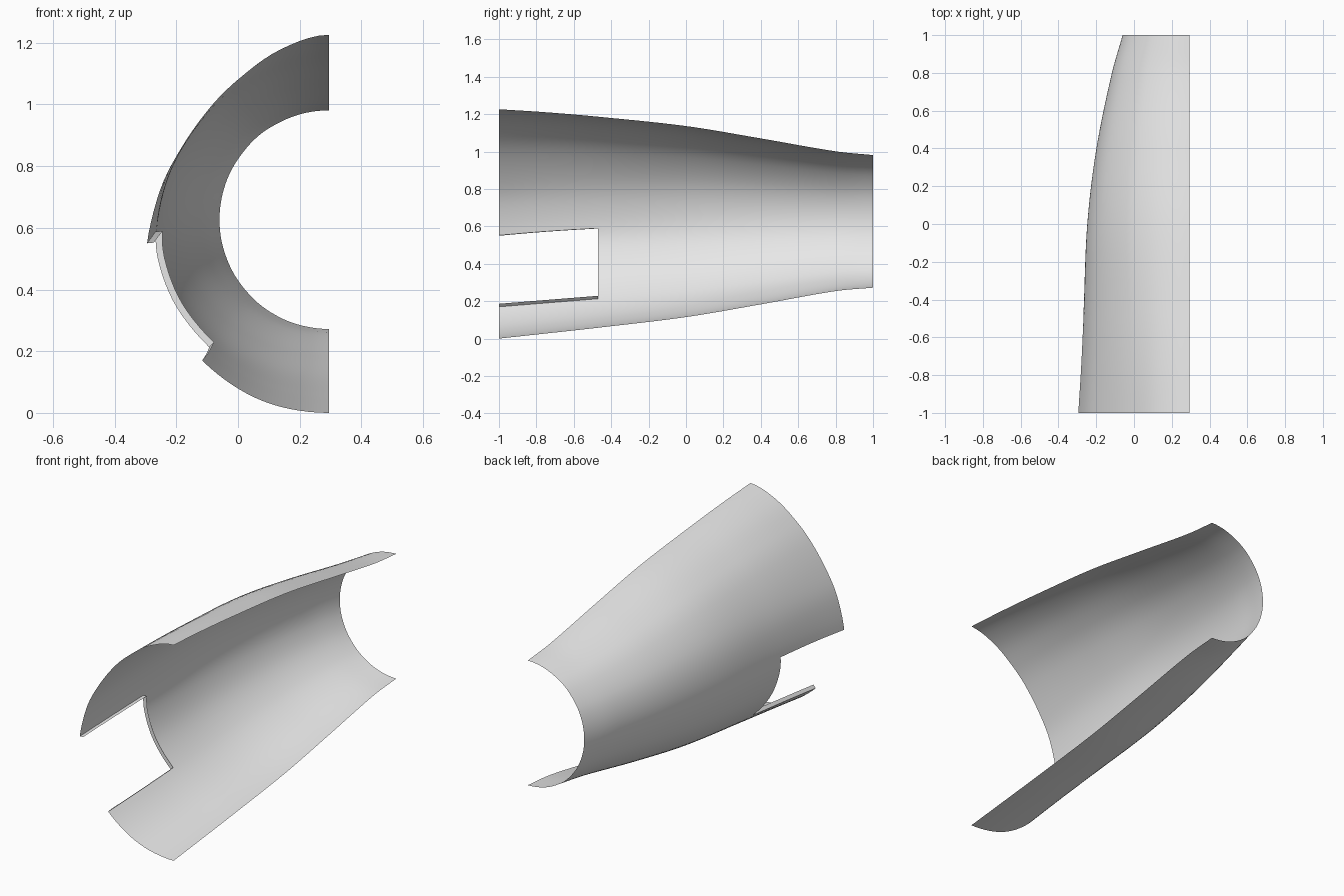
import bpy, bmesh, math
from mathutils import Vector

if "Cube" in bpy.data.objects:
    bpy.data.objects.remove(bpy.data.objects["Cube"])


def curve(xs, ys, x):
    """Smooth curve through the points (xs, ys)."""
    n = len(xs)
    i = 0
    while i < n - 2 and x > xs[i + 1]:
        i += 1

    def slope(k):
        a, b = max(k - 1, 0), min(k + 1, n - 1)
        return (ys[b] - ys[a]) / (xs[b] - xs[a])
    h = xs[i + 1] - xs[i]
    t = (x - xs[i]) / h
    return ((2*t**3 - 3*t*t + 1) * ys[i] + (t**3 - 2*t*t + t) * h * slope(i)
            + (3*t*t - 2*t**3) * ys[i + 1] + (t**3 - t*t) * h * slope(i + 1))


CUT_X = 0.295      # open side of the half shell
NOTCH_Y = -0.47    # back end of the notch
FLANGE = 0.022     # depth of the notch rim

# Lengthwise profiles
YS = [-1, -0.75, NOTCH_Y, 0, 0.4, 0.8, 1]
TOP = [1.226, 1.21, 1.186, 1.136, 1.07, 1.001, 0.981]
BOTTOM = [0, 0.027, 0.058, 0.115, 0.183, 0.254, 0.272]
WIDTH = [0.6, 0.582, 0.567, 0.545, 0.495, 0.412, 0.355]
ROUND = [0, 0.22, 0.42, 0.7, 0.87, 0.98, 1]

# Front section (unit half outline, top to bottom) and matching circle angles
FRONT = [(0, 1), (.265, .921), (.492, .763), (.642, .615), (.805, .39),
         (.913, .178), (.983, -.103), (.965, -.28), (.87, -.5),
         (.685, -.723), (.482, -.877), (.265, -.967), (0, -1)]
ANGLES = [0, 16, 33, 46, 62, 76, 90, 104, 120, 136.8, 151, 164.7, 180]
SUB = 5
J0, J1 = 6 * SUB, 9 * SUB          # notch limits around the section

angles = []
for a, b in zip(ANGLES, ANGLES[1:]):
    angles += [a + (b - a) * k / SUB for k in range(SUB)]
angles.append(180)
K = 12                              # notch limit along the length
ylist = [-1 + (NOTCH_Y + 1) * i / K for i in range(K)]
ylist += [NOTCH_Y + (1 - NOTCH_Y) * i / 32 for i in range(33)]


def section(y):
    top, bot, w, r = (curve(YS, p, y) for p in (TOP, BOTTOM, WIDTH, ROUND))
    mid, h = (top + bot) / 2, (top - bot) / 2
    us, vs = [], []
    for (u, v), a in zip(FRONT, ANGLES):
        a = math.radians(a)
        us.append(u + (math.sin(a) - u) * r)
        vs.append(v + (math.cos(a) - v) * r)
    # mirrored neighbours keep the open edges level
    xs = [-ANGLES[1]] + ANGLES + [360 - ANGLES[-2]]
    us = [-us[1]] + us + [-us[-2]]
    vs = [vs[1]] + vs + [vs[-2]]
    return [Vector((CUT_X - w * curve(xs, us, a), y, mid + h * curve(xs, vs, a)))
            for a in angles], Vector((CUT_X, y, mid))


bm = bmesh.new()
grid, centres = [], []
for y in ylist:
    pts, c = section(y)
    grid.append([bm.verts.new(p) for p in pts])
    centres.append(c)

# Shell skin, leaving out the notch
for i in range(len(ylist) - 1):
    for j in range(len(angles) - 1):
        if i < K and J0 <= j < J1:
            continue
        bm.faces.new((grid[i][j], grid[i + 1][j], grid[i + 1][j + 1], grid[i][j + 1]))

# Rim turned inward around the notch
path = [(i, J0) for i in range(K)] + [(K, j) for j in range(J0, J1 + 1)]
path += [(i, J1) for i in range(K - 1, -1, -1)]
outer = [grid[i][j] for i, j in path]
inner = [bm.verts.new(v.co + (centres[i] - v.co).normalized() * FLANGE)
         for v, (i, j) in zip(outer, path)]
for k in range(len(path) - 1):
    bm.faces.new((outer[k], outer[k + 1], inner[k + 1], inner[k]))

bmesh.ops.delete(bm, geom=[v for v in bm.verts if not v.link_faces], context='VERTS')
bmesh.ops.recalc_face_normals(bm, faces=bm.faces[:])
# Skin normals point away from the centre line
bm.faces.ensure_lookup_table()
f = bm.faces[0]
if f.normal.z < 0:
    bmesh.ops.reverse_faces(bm, faces=bm.faces[:])

mesh = bpy.data.meshes.new("half_shell")
bm.to_mesh(mesh)
bm.free()
shell = bpy.data.objects.new("half_shell", mesh)
bpy.context.collection.objects.link(shell)

mat = bpy.data.materials.new("light_grey")
mat.diffuse_color = (0.8, 0.8, 0.8, 1)
mat.use_nodes = True
mat.node_tree.nodes["Principled BSDF"].inputs["Base Color"].default_value = mat.diffuse_color
mesh.materials.append(mat)

bpy.context.view_layer.objects.active = shell
shell.select_set(True)
bpy.ops.object.shade_smooth_by_angle(angle=math.radians(35))
